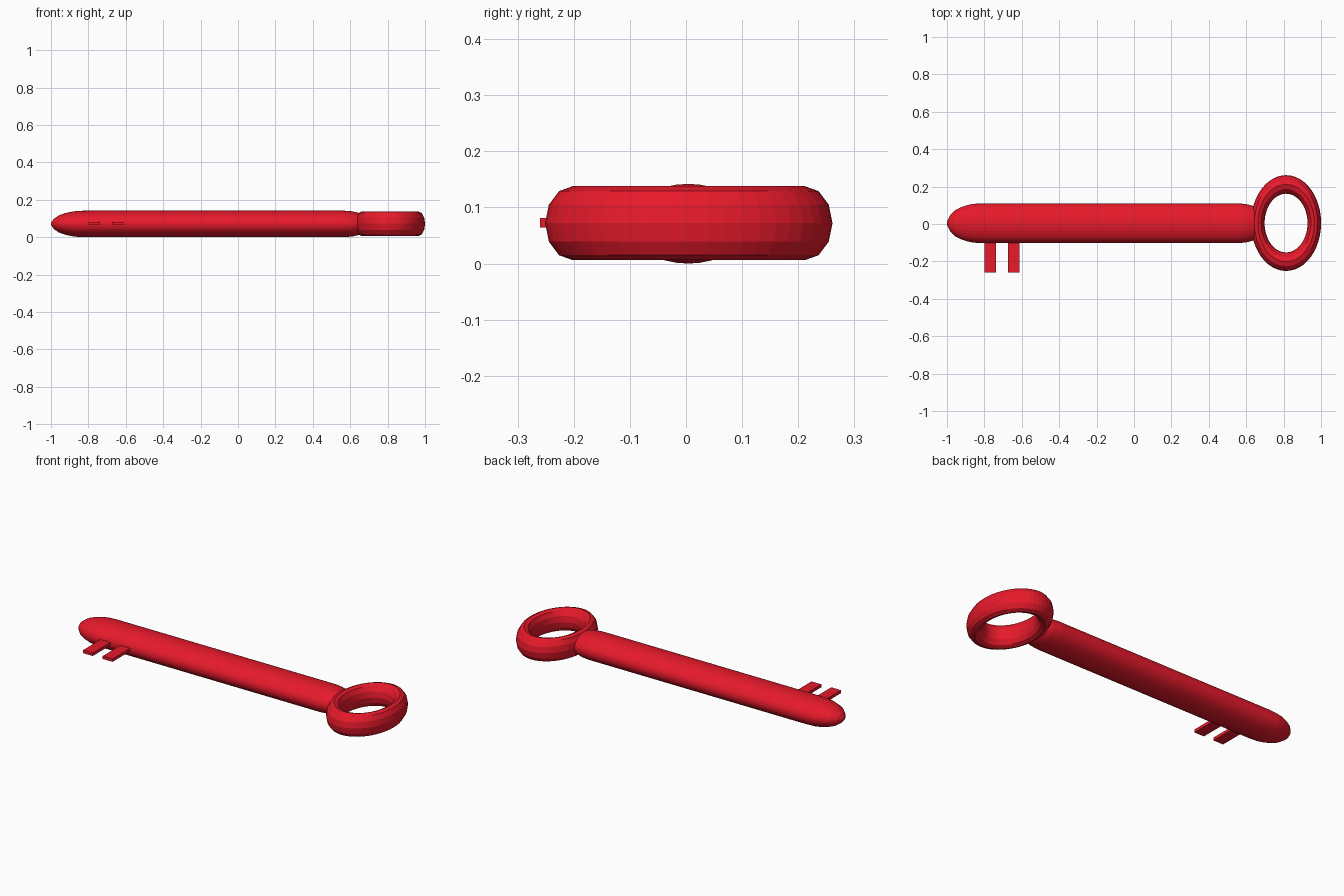
import bpy, bmesh
from math import sin, cos, pi

if "Cube" in bpy.data.objects:
    bpy.data.objects.remove(bpy.data.objects["Cube"])

red = bpy.data.materials.new("red")
red.diffuse_color = (0.8, 0.01, 0.024, 1)
red.use_nodes = True
red.node_tree.nodes["Principled BSDF"].inputs["Base Color"].default_value = red.diffuse_color


def make(name, bm):
    bmesh.ops.recalc_face_normals(bm, faces=bm.faces)
    mesh = bpy.data.meshes.new(name)
    bm.to_mesh(mesh)
    bm.free()
    mesh.materials.append(red)
    obj = bpy.data.objects.new(name, mesh)
    bpy.context.collection.objects.link(obj)
    return obj


def skin(bm, rings, closed):
    n = len(rings[0])
    pairs = list(zip(rings, rings[1:]))
    if closed:
        pairs.append((rings[-1], rings[0]))
    for a, b in pairs:
        for i in range(n):
            j = (i + 1) % n
            bm.faces.new((a[i], a[j], b[j], b[i]))


# Shaft: oval section with a rounded tip and a rounded end inside the bow
profile = [(-1, 0.08), (-0.985, 0.38), (-0.957, 0.65), (-0.925, 0.81),
           (-0.89, 0.92), (-0.855, 0.98), (-0.81, 1), (0.565, 1),
           (0.61, 0.95), (0.64, 0.86), (0.665, 0.68), (0.683, 0.35)]
bm = bmesh.new()
rings = []
for x, r in profile:
    rings.append([bm.verts.new((x, 0.004 + 0.106 * r * cos(2 * pi * i / 32),
                                0.071 + 0.071 * r * sin(2 * pi * i / 32)))
                  for i in range(32)])
skin(bm, rings, False)
bm.faces.new(rings[0])
bm.faces.new(rings[-1])
make("shaft", bm)

# Bow: stretched torus
bm = bmesh.new()
rings = []
for i in range(48):
    a = 2 * pi * i / 48
    ring = []
    for j in range(12):
        b = 2 * pi * j / 12
        r = 1 + 0.24 * cos(b)
        ring.append(bm.verts.new((0.813 + 0.151 * r * cos(a),
                                  0.005 + 0.2065 * r * sin(a),
                                  0.072 + 0.066 * sin(b))))
    rings.append(ring)
skin(bm, rings, True)
make("bow_ring", bm)

# Two thin teeth
for k, x in enumerate((-0.768, -0.643)):
    bm = bmesh.new()
    bmesh.ops.create_cube(bm, size=1)
    bmesh.ops.scale(bm, vec=(0.062, 0.2, 0.017), verts=bm.verts)
    bmesh.ops.translate(bm, vec=(x, -0.16, 0.0725), verts=bm.verts)
    make(f"tooth_{k + 1}", bm)
